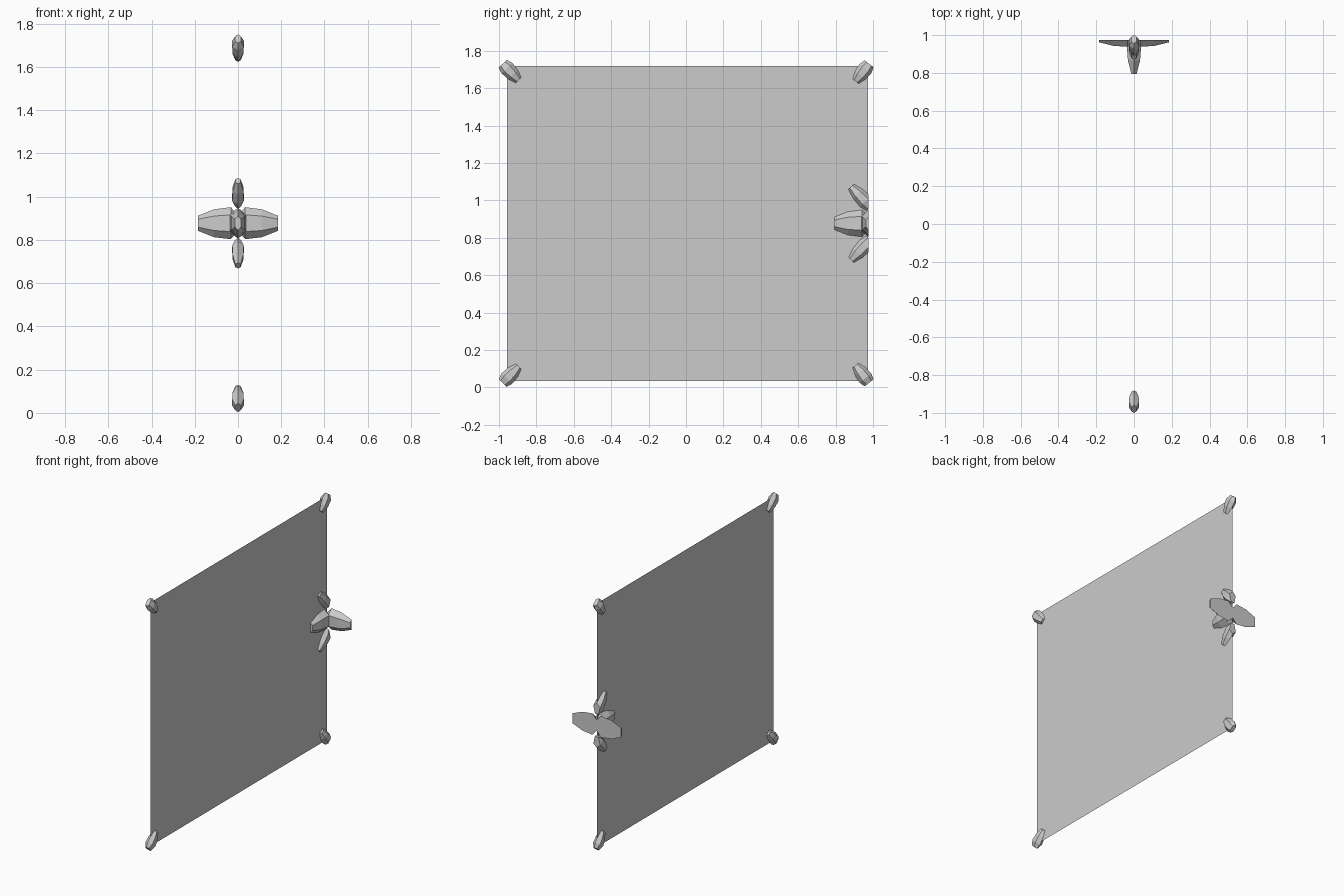
import bpy, bmesh
from mathutils import Vector

if "Cube" in bpy.data.objects:
    bpy.data.objects.remove(bpy.data.objects["Cube"])

MID = 0.877          # height of the model's horizontal symmetry plane
BACK = 0.975         # plane where the edge ornament is cut flat
# rings: position along the axis, width scale, thickness scale
SHARD = [(0, 0.75, 0.5), (0.27, 1.0, 1.0), (0.65, 0.88, 0.9), (1.0, 0.5, 0.45)]
PETAL = [(0, 0.5, 0.55), (0.18, 1.0, 1.0), (0.6, 0.87, 0.85), (1.0, 0.47, 0.35)]
HEX = [(1, 0), (0.52, 1), (-0.52, 1), (-1, 0), (-0.52, -1), (0.52, -1)]


def make_object(name, bm):
    bmesh.ops.recalc_face_normals(bm, faces=bm.faces)
    mesh = bpy.data.meshes.new(name)
    bm.to_mesh(mesh)
    bm.free()
    obj = bpy.data.objects.new(name, mesh)
    bpy.context.collection.objects.link(obj)
    return obj


def crystal(name, start, end, thick_dir, w, t, clip=False, rings=SHARD):
    """Six-sided blunt crystal, from its wide end to its narrow tip."""
    start, end, thick = Vector(start), Vector(end), Vector(thick_dir)
    wide = (end - start).normalized().cross(thick)
    bm = bmesh.new()
    loops = [[bm.verts.new(start.lerp(end, f) + wide * (a * w * sw) + thick * (b * t * st))
              for a, b in HEX] for f, sw, st in rings]
    for lo, hi in zip(loops, loops[1:]):
        for i in range(6):
            j = (i + 1) % 6
            bm.faces.new((lo[i], lo[j], hi[j], hi[i]))
    bm.faces.new(loops[0])
    bm.faces.new(loops[-1])
    if clip:
        # cut flat at the back plane and close the cut
        cut = bmesh.ops.bisect_plane(bm, geom=bm.verts[:] + bm.edges[:] + bm.faces[:],
                                     plane_co=(0, BACK, 0), plane_no=(0, 1, 0), clear_outer=True)
        edges = [g for g in cut["geom_cut"] if isinstance(g, bmesh.types.BMEdge)]
        bmesh.ops.holes_fill(bm, edges=edges, sides=0)
    return make_object(name, bm)


# thin flat panel
bm = bmesh.new()
bm.faces.new([bm.verts.new((0, y, z)) for y, z in
              ((-0.957, 0.035), (0.973, 0.035), (0.973, 1.719), (-0.957, 1.719))])
make_object("panel", bm)

X, Y = (1, 0, 0), (0, 1, 0)
for side, label in ((1, "upper"), (-1, "lower")):
    # corner crystals pointing towards the panel centre
    crystal(f"{label}_front_corner", (0, -0.980, MID + side * 0.853),
            (0, -0.895, MID + side * 0.765), X, 0.040, 0.027)
    crystal(f"{label}_back_corner", (0, 0.979, MID + side * 0.853),
            (0, 0.907, MID + side * 0.759), X, 0.040, 0.027)
    # slanted petals above and below the edge ornament
    crystal(f"{label}_petal", (0, 0.985, MID + side * 0.088),
            (0, 0.883, MID + side * 0.196), X, 0.040, 0.027, clip=True)

# large petals of the edge ornament
crystal("front_petal", (0, BACK, MID), (0, 0.793, MID), X, 0.072, 0.038, rings=PETAL)
for side, label in ((-1, "left"), (1, "right")):
    crystal(f"{label}_petal", (0, BACK, MID), (side * 0.185, BACK, MID), Y,
            0.074, 0.037, clip=True, rings=PETAL)
